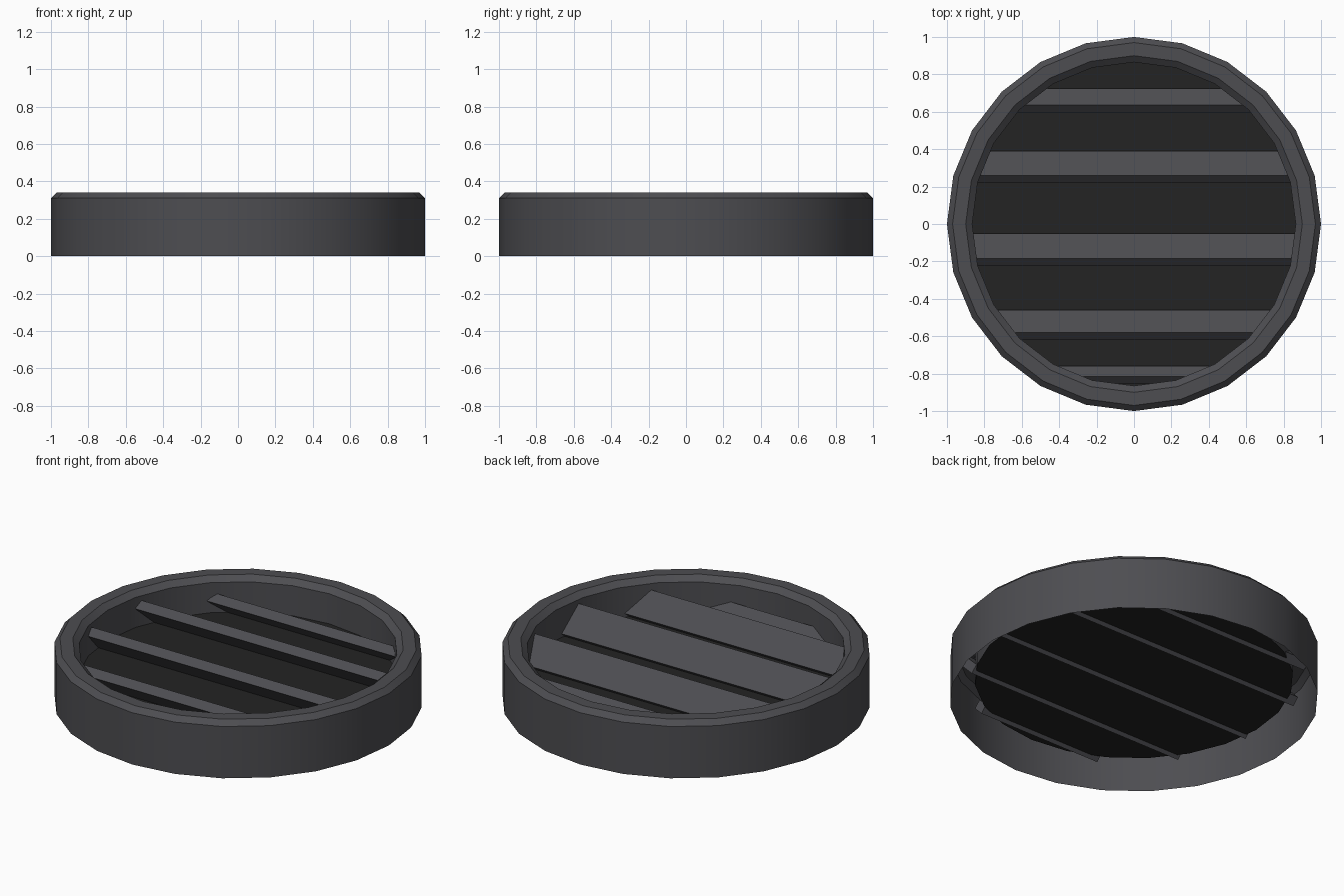
import bpy, bmesh, math

if "Cube" in bpy.data.objects:
    bpy.data.objects.remove(bpy.data.objects["Cube"])

SIDES = 24


def material(name, col):
    m = bpy.data.materials.new(name)
    m.diffuse_color = (*col, 1)
    m.use_nodes = True
    m.node_tree.nodes["Principled BSDF"].inputs["Base Color"].default_value = m.diffuse_color
    return m


grey = material("dark grey metal", (0.075, 0.075, 0.083))
black = material("black backing", (0.017, 0.017, 0.017))


def finish(bm, name, mat):
    me = bpy.data.meshes.new(name)
    bm.to_mesh(me)
    bm.free()
    me.materials.append(mat)
    ob = bpy.data.objects.new(name, me)
    bpy.context.collection.objects.link(ob)
    return ob


# Bevelled rim: open-bottomed shell revolved from a profile of (radius, z)
profile = [(1, 0), (1, 0.31), (0.97, 0.34), (0.9, 0.34), (0.865, 0.31), (0.865, 0.13)]
bm = bmesh.new()
rings = []
for r, z in profile:
    rings.append([bm.verts.new((r * math.cos(k * math.tau / SIDES),
                                r * math.sin(k * math.tau / SIDES), z))
                  for k in range(SIDES)])
for a, b in zip(rings, rings[1:]):
    for k in range(SIDES):
        n = (k + 1) % SIDES
        bm.faces.new((a[k], a[n], b[n], b[k]))
rim = finish(bm, "rim", grey)
bpy.context.view_layer.objects.active = rim
rim.select_set(True)
bpy.ops.object.shade_smooth_by_angle(angle=math.radians(30))
rim.select_set(False)

# Backing disc behind the slats
bm = bmesh.new()
bm.faces.new([bm.verts.new((0.865 * math.cos(k * math.tau / SIDES),
                            0.865 * math.sin(k * math.tau / SIDES), 0.13))
              for k in range(SIDES)])
finish(bm, "backing_disc", black)


# Slats tilted 45 degrees, falling towards the back
def slat(name, y_ridge, y_low, half):
    w = y_low - y_ridge
    t = 0.039
    z = 0.152
    section = [(y_ridge, z + w), (y_low, z), (y_low - t, z - t), (y_ridge - t, z + w - t)]
    bm = bmesh.new()
    left = [bm.verts.new((-half, y, h)) for y, h in section]
    right = [bm.verts.new((half, y, h)) for y, h in section]
    bm.faces.new(left)
    bm.faces.new(right[::-1])
    for k in range(4):
        n = (k + 1) % 4
        bm.faces.new((left[k], right[k], right[n], left[n]))
    bmesh.ops.recalc_face_normals(bm, faces=bm.faces)
    finish(bm, name, grey)


for i, (yr, yl, h) in enumerate([(0.635, 0.725, 0.63), (0.26, 0.39, 0.835),
                                 (-0.185, -0.05, 0.865), (-0.58, -0.46, 0.73),
                                 (-0.815, -0.76, 0.41)]):
    slat(f"slat_{i + 1}", yr, yl, h)
